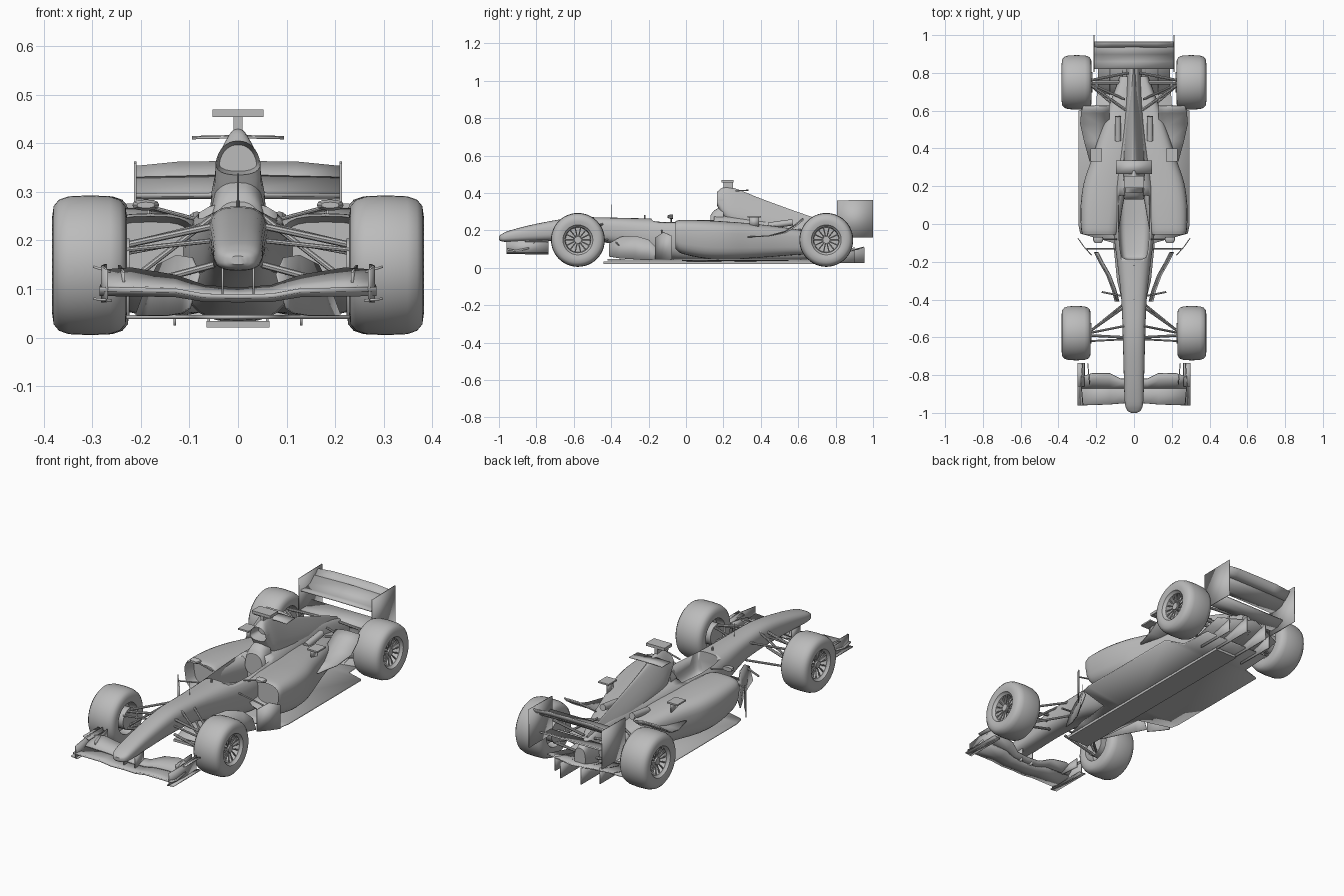
import bpy, bmesh, math
from mathutils import Vector

if bpy.data.objects.get("Cube"):
    bpy.data.objects.remove(bpy.data.objects["Cube"])

grey = bpy.data.materials.new("plain grey")
grey.use_nodes = True
grey.diffuse_color = (0.5, 0.5, 0.5, 1)
grey.node_tree.nodes["Principled BSDF"].inputs["Base Color"].default_value = (0.5, 0.5, 0.5, 1)
SIDES = (("left", 1), ("right", -1))
AXLE = 0.149


def finish(name, bm, angle=35):
    bmesh.ops.recalc_face_normals(bm, faces=bm.faces)
    mesh = bpy.data.meshes.new(name)
    bm.to_mesh(mesh)
    bm.free()
    mesh.materials.append(grey)
    ob = bpy.data.objects.new(name, mesh)
    bpy.context.collection.objects.link(ob)
    bpy.ops.object.select_all(action="DESELECT")
    ob.select_set(True)
    bpy.context.view_layer.objects.active = ob
    bpy.ops.object.shade_smooth_by_angle(angle=math.radians(angle))
    return ob


def smooth_path(keys, steps):
    """Catmull-Rom interpolation through tuples of any size."""
    k = [Vector(p) for p in keys]
    k = [k[0] * 2 - k[1]] + k + [k[-1] * 2 - k[-2]]
    out = []
    for a, b, c, d in zip(k, k[1:], k[2:], k[3:]):
        for i in range(steps):
            t = i / steps
            out.append((b * 2 + (c - a) * t + (a * 2 - b * 5 + c * 4 - d) * t * t
                        + (b * 3 - a - c * 3 + d) * t ** 3) * 0.5)
    return out + [k[-2]]


def loft(name, keys, power=2.6, steps=4, side=1, inlet=0.0, n=28):
    """Rounded rings along y; key = y, centre x, half width, bottom, top, top taper."""
    bm = bmesh.new()
    rings = []
    for y, cx, w, zb, zt, taper in smooth_path(keys, steps):
        ring = []
        for i in range(n):
            c, s = math.cos(math.tau * i / n), math.sin(math.tau * i / n)
            u = math.copysign(abs(c) ** (2 / power), c)
            v = (math.copysign(abs(s) ** (2 / power), s) + 1) / 2
            x = cx + w * u * (1 + (taper - 1) * v)
            ring.append(bm.verts.new((side * x, y, zb + (zt - zb) * v)))
        rings.append(ring)
    for a, b in zip(rings, rings[1:]):
        for i in range(n):
            bm.faces.new((a[i], a[i - 1], b[i - 1], b[i]))
    front = bm.faces.new(rings[0])
    bm.faces.new(rings[-1])
    if inlet:
        bmesh.ops.recalc_face_normals(bm, faces=bm.faces)
        bmesh.ops.inset_region(bm, faces=[front], thickness=inlet)
        bmesh.ops.translate(bm, verts=front.verts, vec=(0, 0.06, 0))
    return finish(name, bm)


def sheet(name, rows, thick=0.006, side=1):
    """Thin skin through rows of points, all rows equally long."""
    bm = bmesh.new()
    vs = [[bm.verts.new((side * x, y, z)) for x, y, z in row] for row in rows]
    for a, b in zip(vs, vs[1:]):
        for i in range(len(a) - 1):
            bm.faces.new((a[i], a[i + 1], b[i + 1], b[i]))
    ob = finish(name, bm)
    mod = ob.modifiers.new("thickness", "SOLIDIFY")
    mod.thickness, mod.offset = thick, 0


def wall(name, path, side=1, lean=0.0):
    """Board standing on a path = x, y, bottom, top; lean moves its foot outward."""
    sheet(name, [[(x + lean, y, b), (x, y, t)] for x, y, b, t in path], 0.005, side)


def span(name, stations, thick=0.006):
    """Wing across both sides; station = x, then (y, z) chord points."""
    full = [(-s[0],) + s[1:] for s in reversed(stations) if s[0]] + stations
    sheet(name, [[(s[0], y, z) for y, z in s[1:]] for s in full], thick)


def rods(name, bars, side=1, seg=8):
    """Round bars; bar = start, end, radius."""
    bm = bmesh.new()
    for a, b, r in bars:
        a, b = [Vector((side * p[0], p[1], p[2])) for p in (a, b)]
        new = bmesh.ops.create_cone(bm, cap_ends=True, segments=seg, radius1=r, radius2=r,
                                    depth=(b - a).length)["verts"]
        rot = (b - a).to_track_quat("Z", "Y").to_matrix()
        for v in new:
            v.co = rot @ v.co + (a + b) / 2
    finish(name, bm)


def lathe(name, profile, y, z, side, n=48):
    """Spin an (x, radius) profile about the axle."""
    bm = bmesh.new()
    rings = [[bm.verts.new((side * x, y + r * math.cos(math.tau * i / n),
                            z + r * math.sin(math.tau * i / n))) for i in range(n)]
             for x, r in profile]
    for a, b in zip(rings, rings[1:]):
        for i in range(n):
            bm.faces.new((a[i], a[i - 1], b[i - 1], b[i]))
    bm.faces.new(rings[0])
    bm.faces.new(rings[-1])
    finish(name, bm)


def box(name, x, y, z, side=1):
    bm = bmesh.new()
    bmesh.ops.create_cube(bm, size=1)
    for v in bm.verts:
        v.co = Vector([(r[0] + r[1]) / 2 + c * (r[1] - r[0]) for c, r in zip(v.co, (x, y, z))])
        v.co.x *= side
    finish(name, bm)


# Nose, chassis and gearbox in one long shell, with the cockpit cut out
chassis = loft("chassis", [(-1, 0, .015, .15, .168, 1), (-.985, 0, .037, .141, .18, 1),
    (-.94, 0, .049, .138, .2, 1), (-.8, 0, .054, .142, .235, 1), (-.6, 0, .058, .145, .268, 1.05),
    (-.4, 0, .064, .13, .268, 1.1), (-.2, 0, .085, .07, .264, 1.1), (0, 0, .11, .035, .266, 1.05),
    (.2, 0, .115, .035, .28, .9), (.4, 0, .1, .035, .265, .7), (.6, 0, .075, .04, .25, .5),
    (.8, 0, .05, .06, .21, .5), (.88, 0, .035, .08, .17, .8)], 2.8)
cutter = loft("cockpit_cutter", [(-.185, 0, .045, .16, .4, 1), (-.16, 0, .07, .14, .4, 1),
    (-.02, 0, .082, .12, .4, 1), (.15, 0, .08, .12, .4, 1)], 5)
cut = chassis.modifiers.new("cockpit", "BOOLEAN")
cut.object, cut.solver = cutter, "EXACT"
bpy.context.view_layer.objects.active = chassis
bpy.ops.object.modifier_apply(modifier="cockpit")
bpy.data.objects.remove(cutter)
loft("headrest", [(.13, 0, .055, .17, .28, .8), (.15, 0, .062, .16, .305, .8),
                  (.2, 0, .062, .16, .335, .8)])

# Engine cover with air intake, and the fittings on top of it
loft("engine_cover", [(.165, 0, .055, .335, .405, .6), (.2, 0, .062, .27, .43, .42),
    (.26, 0, .075, .22, .425, .3), (.4, 0, .07, .2, .37, .2), (.55, 0, .055, .18, .315, .15),
    (.7, 0, .035, .16, .262, .15), (.82, 0, .015, .14, .215, .3)], 2.4, inlet=.008)
box("camera_post", (-.009, .009), (.2, .25), (.41, .46))
box("camera_pod", (-.053, .053), (.19, .255), (.455, .47))
span("cover_winglet", [(0, (.265, .413), (.335, .415)), (.095, (.265, .411), (.335, .413))], .005)

# Floor, plank and diffuser
floor_edge = [(-.42, .06), (-.3, .09), (-.1, .11), (-.05, .285), (0, .295), (.6, .295), (.63, .2), (.8, .19)]
sheet("floor", [[(-w, y, .042), (0, y, .042), (w, y, .042)] for y, w in floor_edge], .008)
box("plank", (-.065, .065), (-.44, .72), (.021, .034))
span("diffuser_roof", [(0, (.66, .04), (.82, .075), (.95, .11)), (.19, (.7, .045), (.82, .075), (.88, .09))])

# Front wing
span("front_wing_main", [(0, (-.945, .085), (-.9, .077), (-.85, .08)), (.07, (-.95, .086), (-.9, .078), (-.85, .083)),
    (.13, (-.955, .097), (-.9, .088), (-.84, .098)), (.285, (-.96, .1), (-.91, .09), (-.84, .105))], .009)
span("front_wing_flap", [(0, (-.87, .085), (-.845, .092), (-.82, .1)), (.07, (-.87, .088), (-.845, .096), (-.82, .106)),
    (.13, (-.87, .1), (-.83, .11), (-.79, .127)), (.22, (-.87, .103), (-.83, .118), (-.79, .142)),
    (.28, (-.87, .105), (-.83, .118), (-.81, .138))])

# Rear wing
span("rear_wing_main", [(0, (.82, .295), (.86, .29), (.9, .3), (.935, .333)),
                        (.21, (.82, .293), (.86, .288), (.9, .298), (.935, .328))], .008)
span("rear_wing_flap", [(0, (.925, .318), (.945, .335), (.965, .362)), (.12, (.925, .318), (.945, .335), (.965, .361)),
                        (.21, (.925, .315), (.945, .33), (.965, .352))])
span("beam_wing", [(0, (.82, .19), (.87, .19), (.91, .21)), (.21, (.82, .19), (.87, .19), (.91, .21))], .008)
rods("antenna", [((0, -.4, .26), (0, -.4, .338), .002), ((0, -.22, .26), (0, -.22, .282), .004)])

for label, s in SIDES:
    # Sidepod with cooling inlet, undercut tail and winglet
    loft(label + "_sidepod", [(-.055, .18, .08, .1, .25, 1.25), (-.02, .18, .087, .075, .256, 1.25),
        (.1, .17, .1, .05, .254, 1.2), (.22, .15, .106, .045, .247, 1.15), (.34, .12, .1, .05, .238, 1.1),
        (.48, .09, .085, .06, .222, 1.1), (.62, .07, .065, .07, .2, 1), (.78, .04, .04, .07, .165, .8)],
        3.2, side=s, inlet=.012)
    sheet(label + "_flick_up", [[(.13, y, z - .01), (.19, y, z), (w, y, z)] for y, z, w in
        [(.33, .165, .235), (.44, .17, .265), (.53, .195, .285), (.59, .235, .28), (.625, .265, .27)]], .006, s)
    box(label + "_sidepod_winglet", (.17, .23), (.33, .4), (.268, .276), s)
    wall(label + "_winglet_post", [(.185, .34, .22, .27), (.185, .39, .22, .27)], s)
    rods(label + "_exhaust", [((.085, .44, .225), (.085, .57, .243), .017)], s, 14)
    # Mirror on a stalk
    loft(label + "_mirror", [(-.1, .19, .018, .267, .279, 1), (-.085, .19, .027, .262, .284, 1),
                            (-.07, .19, .027, .262, .284, 1)], side=s, n=12)
    rods(label + "_mirror_stalk", [((.09, -.08, .245), (.185, -.08, .27), .004)], s)
    # Deflectors ahead of the sidepod
    wall(label + "_barge_board", [(.08, -.41, .06, .13), (.095, -.35, .05, .165), (.125, -.27, .045, .17),
                                 (.165, -.2, .045, .15), (.19, -.15, .045, .1)], s, .02)
    wall(label + "_turning_vane", [(.225, -.165, .045, .16), (.265, -.12, .045, .19), (.297, -.075, .045, .17)], s)
    rods(label + "_vane_bracket", [((.09, -.13, .2), (.25, -.13, .17), .004), ((.07, -.38, .14), (.17, -.36, .12), .005)], s)
    # Front wing end plate, foot plate, fin and nose pylon
    wall(label + "_front_endplate", [(.27, -.96, .075, .14), (.28, -.85, .072, .148), (.272, -.735, .072, .152)], s)
    sheet(label + "_foot_plate", [[(.26, y, .076), (.298, y, .08)] for y in (-.96, -.8, -.735)], .005, s)
    sheet(label + "_endplate_lip", [[(.262, y, .135), (.298, y, .146)] for y in (-.86, -.735)], .005, s)
    wall(label + "_front_fin", [(.235, -.85, .1, .135), (.245, -.735, .1, .15)], s)
    wall(label + "_nose_pylon", [(.032, -.9, .08, .15), (.032, -.83, .08, .16)], s)
    # Rear wing end plate and diffuser fences
    wall(label + "_rear_endplate", [(.212, .806, .162, .36), (.212, 1, .162, .363)], s)
    for tag, x, back in (("inner", .06, .955), ("outer", .13, .9)):
        wall(label + "_diffuser_fence_" + tag, [(x, .68, .025, .045), (x, .82, .025, .08), (x, back, .025, .11)], s)
    # Wheels: tyre and dished rim, spokes and hub
    for end, y, x0 in (("front", -.578, .229), ("rear", .75, .224)):
        w = .383 - x0
        name = label + "_" + end
        lathe(name + "_tyre", [(x0 + w * u, r) for u, r in [(.3, .02), (.3, .074), (.03, .08), (0, .1), (.02, .122),
            (.09, .135), (.22, .142), (.5, .144), (.78, .142), (.91, .135), (.98, .122), (1, .1), (.97, .08),
            (.9, .074), (.88, .069), (.62, .066), (.6, .02)]], y, AXLE, s)
        spokes = []
        for i in range(14):
            c, d = math.cos(math.tau * i / 14), math.sin(math.tau * i / 14)
            spokes.append(((x0 + w * .8, y + .014 * c, AXLE + .014 * d),
                           (x0 + w * .86, y + .07 * c, AXLE + .07 * d), .0035))
        rods(name + "_spokes", spokes, s, 6)
        rods(name + "_hub", [((x0 + w * .5, y, AXLE), (x0 + w * .87, y, AXLE), .019)], s, 18)
        rods(name + "_upright", [((x0 - .005, y, AXLE), (x0 + w * .35, y, AXLE), .055)], s, 24)
    # Suspension arms
    rods(label + "_front_suspension", [((.05, -.44, .235), (.235, -.57, .19), .006), ((.05, -.6, .23), (.235, -.59, .19), .007),
        ((.05, -.42, .15), (.235, -.57, .1), .006), ((.05, -.6, .15), (.235, -.59, .1), .007),
        ((.05, -.54, .25), (.225, -.575, .115), .006), ((.05, -.61, .2), (.235, -.62, .18), .005)], s)
    rods(label + "_rear_suspension", [((.04, .6, .2), (.235, .74, .21), .007), ((.03, .8, .2), (.235, .76, .21), .007),
        ((.05, .58, .1), (.235, .74, .095), .007), ((.03, .8, .1), (.235, .76, .095), .007),
        ((.03, .75, AXLE), (.235, .75, AXLE), .011), ((.05, .66, .23), (.225, .74, .12), .006)], s)
